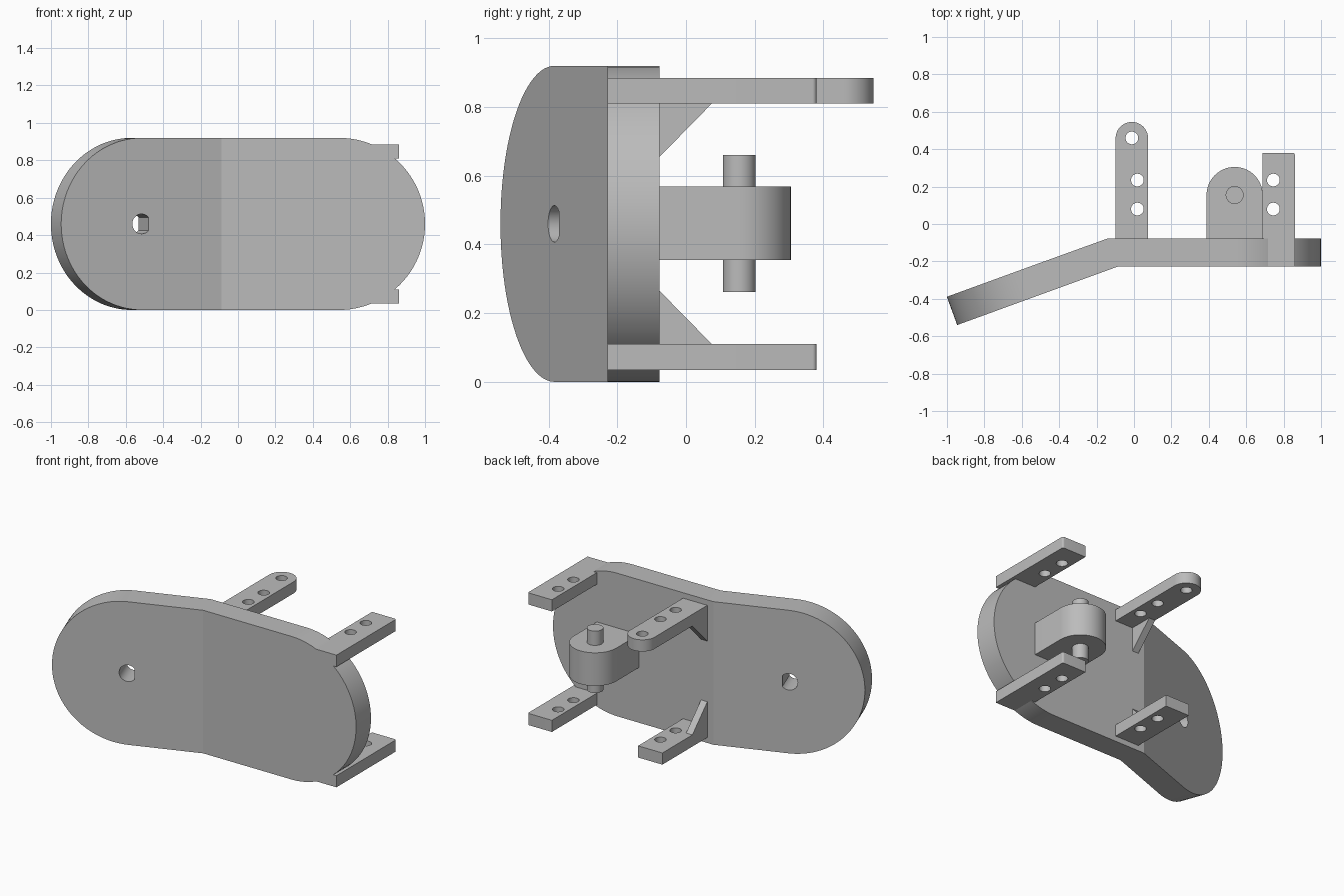
import bpy, bmesh
from math import sin, cos, pi, radians
from mathutils import Vector

cube = bpy.data.objects.get("Cube")
if cube:
    bpy.data.objects.remove(cube, do_unlink=True)

grey = bpy.data.materials.new("plain grey")
grey.use_nodes = True
colour = (0.5, 0.5, 0.5, 1)
grey.diffuse_color = colour
grey.node_tree.nodes["Principled BSDF"].inputs["Base Color"].default_value = colour

MID = 0.46            # half height of the plate
FRONT, BACK = -0.228, -0.077
BEND = -0.088         # bend line on the front face
SLOPE = 0.364


def finish(name, bm):
    bmesh.ops.recalc_face_normals(bm, faces=bm.faces)
    mesh = bpy.data.meshes.new(name)
    bm.to_mesh(mesh)
    bm.free()
    mesh.materials.append(grey)
    obj = bpy.data.objects.new(name, mesh)
    bpy.context.collection.objects.link(obj)
    return obj


def add_prism(bm, points, offset):
    low = [bm.verts.new(p) for p in points]
    high = [bm.verts.new(Vector(p) + Vector(offset)) for p in points]
    bm.faces.new(low)
    bm.faces.new(high)
    for i in range(len(low)):
        j = (i + 1) % len(low)
        bm.faces.new((low[i], low[j], high[j], high[i]))


def prism(name, points, offset):
    bm = bmesh.new()
    add_prism(bm, points, offset)
    return finish(name, bm)


def arc(cx, cy, r, start, end, steps=32):
    angles = [radians(start + (end - start) * i / steps) for i in range(steps + 1)]
    return [(cx + r * cos(a), cy + r * sin(a)) for a in angles]


def circle(cx, cy, r):
    return arc(cx, cy, r, 0, 360)[:-1]


def at_z(profile, z):
    return [(x, y, z) for x, y in profile]


def cut(obj, cutter):
    cutter.hide_render = True
    mod = obj.modifiers.new("holes", "BOOLEAN")
    mod.operation = "DIFFERENCE"
    mod.solver = "EXACT"
    mod.object = cutter
    bpy.context.view_layer.objects.active = obj
    bpy.ops.object.modifier_apply(modifier=mod.name)
    bpy.data.objects.remove(cutter, do_unlink=True)


# Bent plate: matching front and back outlines, each face split at the bend
def slanted(x):
    return FRONT + SLOPE * (x - BEND)


left = [(x, slanted(x), z) for x, z in
        [(-0.513 + 0.94 * u, MID + v) for u, v in arc(0, 0, MID, 90, 270, 48)]]
right = [(x, FRONT, z) for x, z in arc(0.54, MID, MID, -90, 90, 48)]
bm = bmesh.new()
sides = []
for back in (False, True):
    lv = [bm.verts.new((x - 0.055, y + 0.151, z) if back else (x, y, z)) for x, y, z in left]
    rv = [bm.verts.new((x, BACK if back else y, z)) for x, y, z in right]
    bx, by = (-0.14, BACK) if back else (BEND, FRONT)
    low, high = bm.verts.new((bx, by, 0)), bm.verts.new((bx, by, 2 * MID))
    bm.faces.new(lv + [low, high])
    bm.faces.new(rv + [high, low])
    sides.append(lv + [low] + rv + [high])
for i in range(len(sides[0])):
    j = (i + 1) % len(sides[0])
    bm.faces.new((sides[0][i], sides[0][j], sides[1][j], sides[1][i]))
plate = finish("bent_plate", bm)

# D-shaped hole, square to the slanted wing
along = Vector((cos(radians(20)), sin(radians(20)), 0))
normal = Vector((-along.y, along.x, 0))
centre = Vector((-0.515, slanted(-0.515), MID)) - normal * 0.1
d_shape = [centre + along * u + Vector((0, 0, v)) for u, v in arc(0, 0, 0.053, 41, 319)]
cut(plate, prism("d_cutter", d_shape, normal * 0.4))

# Drilled arms, upper and lower pairs
ARM_LOW, ARM_HIGH, ARM_END = 0.81, 0.885, 0.38


def arm(name, profile, holes, upper):
    z = ARM_LOW if upper else 2 * MID - ARM_HIGH
    obj = prism(name, at_z(profile, z), (0, 0, ARM_HIGH - ARM_LOW))
    bm = bmesh.new()
    for x, y in holes:
        add_prism(bm, at_z(circle(x, y, 0.034), z - 0.1), (0, 0, 0.3))
    cut(obj, finish("hole_cutter", bm))


outer = [(0.688, FRONT), (0.86, FRONT)] + arc(0.848, ARM_END - 0.012, 0.012, 0, 90, 6) + [(0.688, ARM_END)]
inner = [(-0.098, BACK - 0.01), (0.075, BACK - 0.01)]
square_end = [(0.075, ARM_END), (-0.098, ARM_END)]
round_end = arc(-0.0115, 0.459, 0.0865, 0, 180)
outer_holes = [(0.745, 0.08), (0.745, 0.235)]
inner_holes = [(0.018, 0.08), (0.018, 0.235)]
arm("upper_outer_arm", outer, outer_holes, True)
arm("lower_outer_arm", outer, outer_holes, False)
arm("upper_inner_arm", inner + round_end, inner_holes + [(-0.0115, 0.46)], True)
arm("lower_inner_arm", inner + square_end, inner_holes, False)

# Triangular ribs under the inner arms
for name, sign in (("upper_rib", 1), ("lower_rib", -1)):
    triangle = [(-0.098, y, MID + sign * h) for y, h in
                ((BACK, 0.195), (BACK, 0.35), (0.075, 0.35))]
    prism(name, triangle, (0.045, 0, 0))

# Rounded boss with a pin through it
boss = [(0.388, BACK - 0.01), (0.688, BACK - 0.01)] + arc(0.538, 0.155, 0.15, 0, 180)
prism("boss", at_z(boss, 0.355), (0, 0, 0.213))
prism("pin", at_z(circle(0.538, 0.155, 0.048), 0.262), (0, 0, 0.398))

# Smooth the curved walls, keep the edges sharp
bpy.ops.object.select_all(action="DESELECT")
for obj in bpy.context.collection.objects:
    if obj.type == "MESH":
        obj.select_set(True)
        bpy.context.view_layer.objects.active = obj
bpy.ops.object.shade_smooth_by_angle(angle=radians(18))
